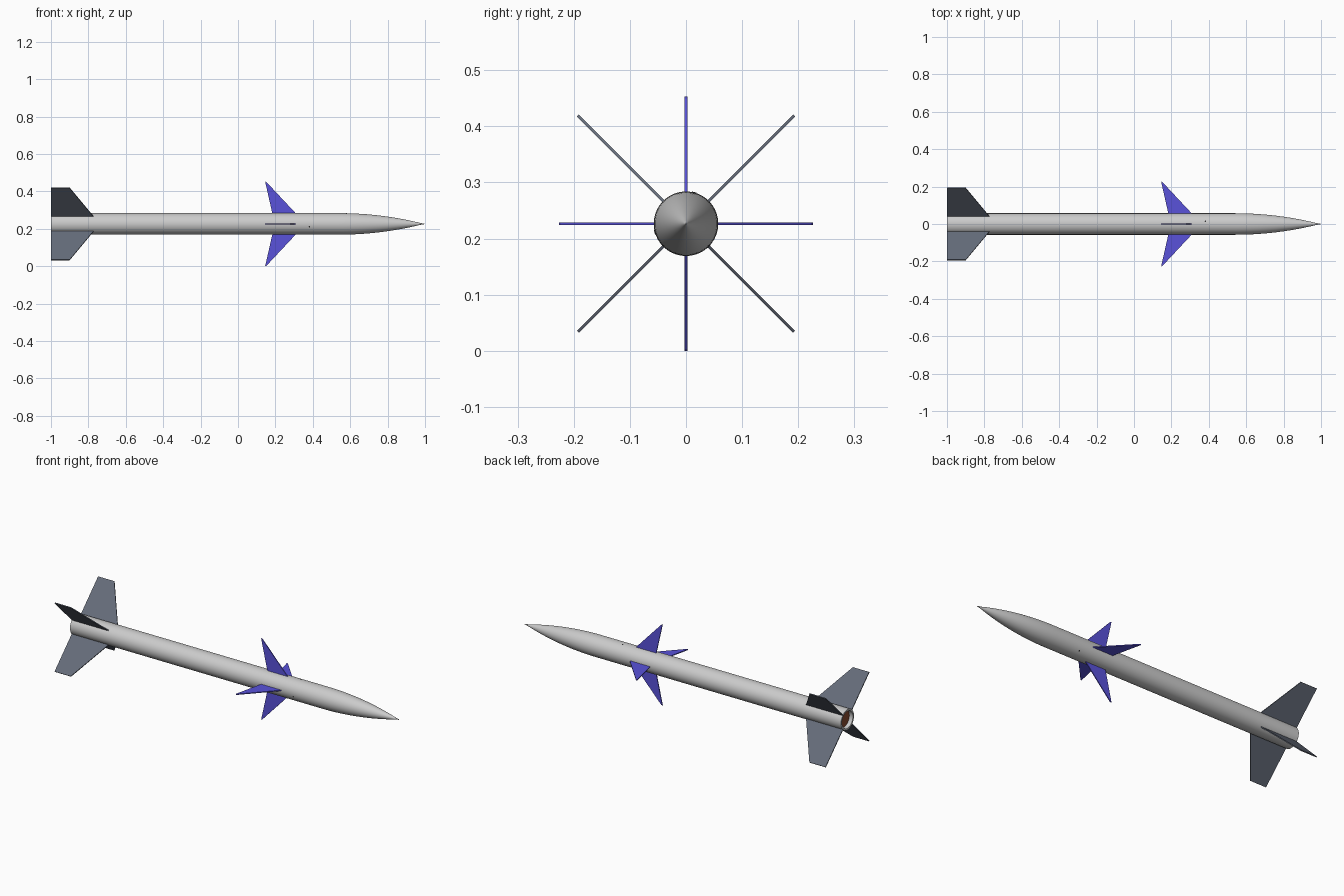
import bpy, bmesh, math
from mathutils import Matrix, Vector

if "Cube" in bpy.data.objects:
    bpy.data.objects.remove(bpy.data.objects["Cube"])

AXIS_Z = 0.2265   # height of the centreline
R = 0.0575        # body radius
SEG = 64


def material(name, rgb):
    m = bpy.data.materials.new(name)
    m.diffuse_color = (*rgb, 1)
    m.use_nodes = True
    m.node_tree.nodes["Principled BSDF"].inputs["Base Color"].default_value = m.diffuse_color
    return m


def finish(name, bm, mat=None, smooth=False):
    bmesh.ops.recalc_face_normals(bm, faces=bm.faces)
    me = bpy.data.meshes.new(name)
    bm.to_mesh(me)
    bm.free()
    ob = bpy.data.objects.new(name, me)
    bpy.context.collection.objects.link(ob)
    ob.location.z = AXIS_Z
    if mat:
        me.materials.append(mat)
    if smooth:
        bpy.ops.object.select_all(action='DESELECT')
        ob.select_set(True)
        bpy.context.view_layer.objects.active = ob
        bpy.ops.object.shade_smooth_by_angle(angle=math.radians(35))
    return ob


def lathe(name, profile, mat=None):
    """Spin an (x, radius) profile around the x axis."""
    bm = bmesh.new()
    vs = [bm.verts.new((x, 0, r)) for x, r in profile]
    es = [bm.edges.new(p) for p in zip(vs, vs[1:])]
    bmesh.ops.spin(bm, geom=vs + es, cent=(0, 0, 0), axis=(1, 0, 0),
                   angle=math.tau, steps=SEG)
    bmesh.ops.remove_doubles(bm, verts=bm.verts, dist=1e-5)
    return finish(name, bm, mat, True)


def fin(name, outline, thickness, angle, mat):
    """Flat plate from an (x, radius) outline, turned around the body."""
    bm = bmesh.new()
    f = bm.faces.new([bm.verts.new((x, -thickness / 2, r)) for x, r in outline])
    ext = bmesh.ops.extrude_face_region(bm, geom=[f])
    new = [v for v in ext['geom'] if isinstance(v, bmesh.types.BMVert)]
    bmesh.ops.translate(bm, verts=new, vec=(0, thickness, 0))
    bm.transform(Matrix.Rotation(math.radians(angle), 4, 'X'))
    return finish(name, bm, mat)


blue = material("blue", (0.1, 0.085, 0.7))
slate = material("slate", (0.13, 0.15, 0.195))
rust = material("rust", (0.25, 0.07, 0.03))
dark = material("dark", (0.03, 0.03, 0.03))

# body tube with tangent ogive nose and recessed rear
x0, length = 0.54, 0.455
rho = (R * R + length * length) / (2 * R)
nose = []
for i in range(21):
    d = length * i / 20
    nose.append((x0 + d, max(0.0018, math.sqrt(rho * rho - d * d) + R - rho)))
lathe("body", [(-0.975, 0.048), (-1.0, 0.048), (-1.0, R)] + nose + [(1.0, 0)])

# exhaust disc set inside the rear
lathe("exhaust", [(-0.978, 0), (-0.978, 0.0475), (-0.97, 0.0475), (-0.97, 0)], rust)

# four swept control fins and four tail fins
control = [(0.185, 0.05), (0.315, 0.05), (0.153, 0.223), (0.145, 0.2265)]
tail = [(-1.0, 0.052), (-0.77, 0.052), (-0.90, 0.2725), (-1.0, 0.2725)]
for i in range(4):
    fin(f"control_fin_{i + 1}", control, 0.005, i * 90, blue)
    fin(f"tail_fin_{i + 1}", tail, 0.005, 45 + i * 90, slate)

# three tiny flush pins around the body
for i in range(3):
    a = math.radians(75 + 120 * i)
    d = Vector((0, math.cos(a), math.sin(a)))
    bm = bmesh.new()
    rot = Vector((0, 0, 1)).rotation_difference(d).to_matrix().to_4x4()
    bmesh.ops.create_cone(bm, cap_ends=True, segments=12, radius1=0.004,
                          radius2=0.004, depth=0.006,
                          matrix=Matrix.Translation(d * (R - 0.0022) + Vector((0.382, 0, 0))) @ rot)
    finish(f"body_pin_{i + 1}", bm, dark)
